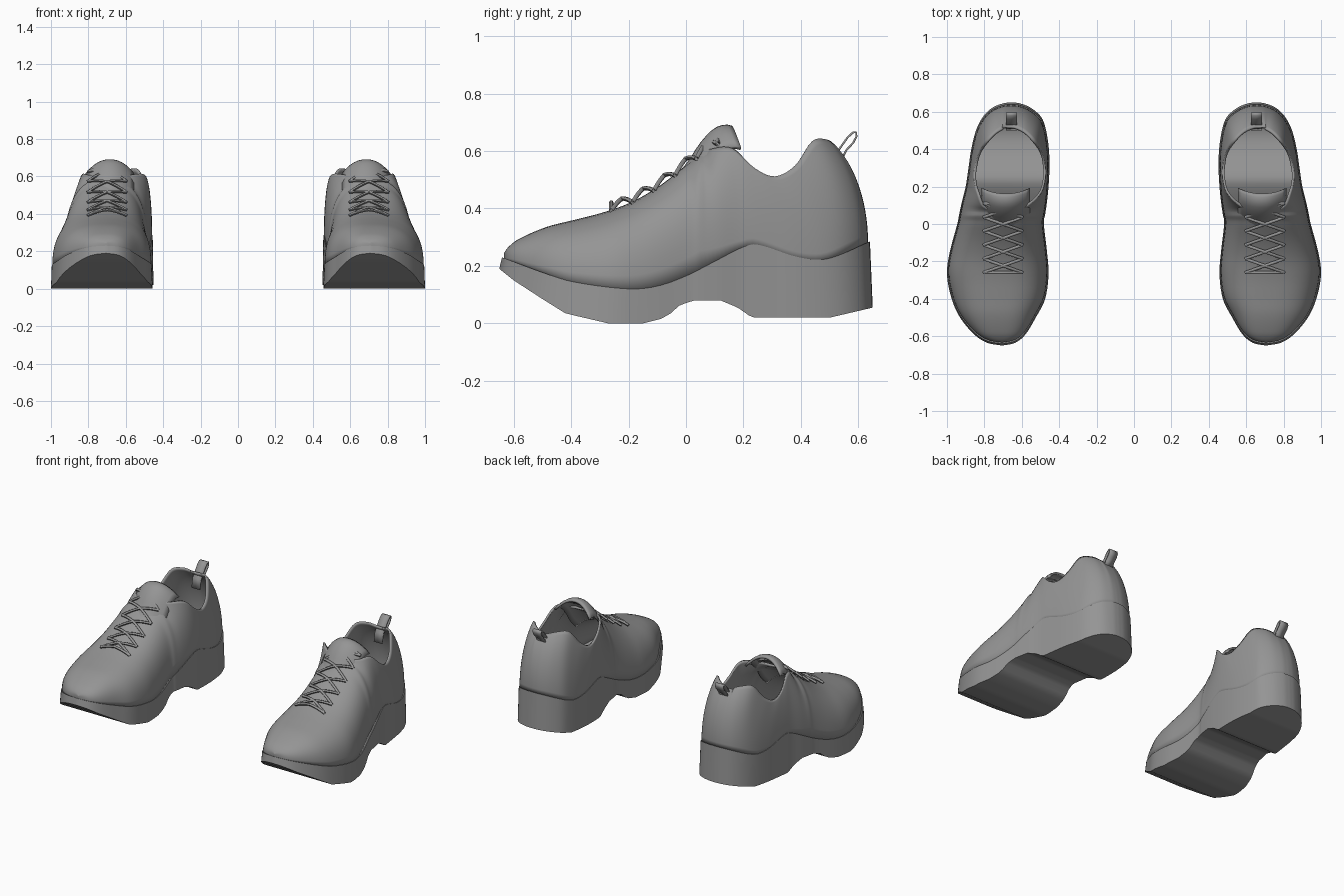
import bpy, bmesh, math
from mathutils import Vector

old = bpy.data.objects.get("Cube")
if old:
    bpy.data.objects.remove(old)

grey = bpy.data.materials.new("plain grey")
grey.use_nodes = True
colour = (0.3, 0.3, 0.3, 1)
grey.diffuse_color = colour
grey.node_tree.nodes["Principled BSDF"].inputs["Base Color"].default_value = colour

CENTRE = 0.705   # middle line of one shoe
STEPS = 5        # stations between outline rows
RINGS = 14       # rows from seam to collar

# Plan outline from toe to heel: y, inner x, outer x
outline = [(-.65, .705, .705), (-.635, .635, .785), (-.59, .58, .855), (-.5, .525, .93),
           (-.4, .475, .975), (-.27, .457, 1), (-.15, .465, .985), (0, .482, .945),
           (.05, .475, .935), (.12, .465, .92), (.2, .457, .9), (.3, .452, .885),
           (.4, .455, .87), (.5, .47, .845), (.57, .495, .81), (.62, .55, .76),
           (.645, .61, .7), (.65, .657, .657)]
# Collar edge, from the throat row on: y, inner x, outer x, z
collar = [(0, .705, .705, .55), (.05, .705, .705, .59), (.09, .58, .8, .608),
          (.16, .5, .835, .61), (.24, .475, .855, .54), (.31, .475, .85, .512),
          (.38, .49, .83, .55), (.44, .53, .79, .635), (.49, .58, .74, .64),
          (.515, .63, .69, .625), (.52, .657, .657, .62)]
THROAT = 7
# Height profiles along y
seam = [(-.65, .23), (-.5, .175), (-.4, .145), (-.2, .12), (-.1, .13), (0, .165),
        (.1, .215), (.2, .265), (.25, .275), (.4, .23), (.5, .225), (.65, .285)]
vamp = [(-.65, .245), (-.635, .265), (-.6, .292), (-.5, .335), (-.4, .36), (-.3, .385),
        (-.2, .42), (-.1, .475), (0, .55), (.05, .59), (.14, .65)]
tread = [(-.65, .19), (-.6, .15), (-.5, .085), (-.42, .035), (-.27, 0), (-.15, 0),
         (-.07, .02), (-.02, .065), (.03, .08), (.12, .08), (.18, .055), (.23, .02),
         (.5, .02), (.65, .055)]


def sample(keys, t, smooth=True):
    """Value of keyed rows at t; the first entry of each row is the key."""
    t = min(max(t, keys[0][0]), keys[-1][0])
    i = 0
    while i < len(keys) - 2 and t > keys[i + 1][0]:
        i += 1
    a, b = keys[i], keys[i + 1]
    h = b[0] - a[0]
    f = (t - a[0]) / h
    if not smooth:
        return [p + (q - p) * f for p, q in zip(a[1:], b[1:])]
    before, after = keys[max(i - 1, 0)], keys[min(i + 2, len(keys) - 1)]
    result = []
    for k in range(1, len(a)):
        m0 = (b[k] - before[k]) / (b[0] - before[0]) * h
        m1 = (after[k] - a[k]) / (after[0] - a[0]) * h
        s = f * f * (3 - 2 * f)
        result.append(a[k] + (b[k] - a[k]) * s + m0 * f * (1 - f) ** 2 - m1 * f * f * (1 - f))
    return result


outline_keys = [(i, *row) for i, row in enumerate(outline)]
collar_keys = [(i + THROAT, *row) for i, row in enumerate(collar)]
stations = [i / STEPS for i in range((len(outline) - 1) * STEPS + 1)]


def finish(obj, thickness=0, angle=40):
    """Shared material, shading, wall thickness and the mirrored second shoe."""
    obj.data.materials.append(grey)
    bpy.ops.object.select_all(action='DESELECT')
    obj.select_set(True)
    bpy.context.view_layer.objects.active = obj
    bpy.ops.object.shade_smooth_by_angle(angle=math.radians(angle))
    if thickness:
        wall = obj.modifiers.new("wall", 'SOLIDIFY')
        wall.thickness = thickness
        wall.offset = -1
    obj.modifiers.new("pair", 'MIRROR').use_mirror_merge = False


def grid_object(name, rows, thickness=0, angle=40):
    """Skin a grid of points, welding rows that meet."""
    bm = bmesh.new()
    verts = [[bm.verts.new(p) for p in row] for row in rows]
    for r, s in zip(verts, verts[1:]):
        for j in range(len(r) - 1):
            bm.faces.new((r[j], r[j + 1], s[j + 1], s[j]))
    bmesh.ops.remove_doubles(bm, verts=bm.verts, dist=0.0004)
    bmesh.ops.recalc_face_normals(bm, faces=bm.faces)
    mesh = bpy.data.meshes.new(name)
    bm.to_mesh(mesh)
    bm.free()
    obj = bpy.data.objects.new(name, mesh)
    bpy.context.collection.objects.link(obj)
    finish(obj, thickness, angle)
    return obj


def inset(x, y, factor):
    return CENTRE + (x - CENTRE) * factor, y * factor


# Sole: a closed band per station, underside and footbed flat across
rows = []
for u in stations:
    y, xi, xo = sample(outline_keys, u)
    low, = sample(tread, y, False)
    top, = sample(seam, y)
    (ti, ty), (to, _) = inset(xi, y, .985), inset(xo, y, .985)
    rows.append([(xi, y, low), (xo, y, low), (to, ty, top), (ti, ty, top), (xi, y, low)])
grid_object("sole", rows, angle=30)

# Upper: each station arches from the seam to the vamp ridge or collar
rows = []
for u in stations:
    y, xi, xo = sample(outline_keys, u)
    base = sample(seam, y)[0] - .006
    if u < THROAT:
        ty, ci, co, tz = y * .975, CENTRE, CENTRE, sample(vamp, y)[0]
    else:
        ty, ci, co, tz = sample(collar_keys, u)
        ci, co = min(ci, CENTRE), max(co, CENTRE)
        if u == stations[-1]:
            ci = co = outline[-1][1]
    open_up = min(max((u - THROAT - 1) / 2, 0), 1)
    sweep = math.radians(90 - 32 * open_up)
    power = .8 + .2 * open_up
    plan_end = 1 - max(math.cos(sweep), 0) ** power
    rise_end = math.sin(sweep) ** power
    halves = []
    for x, cx in ((xi, ci), (xo, co)):
        bx, by = inset(x, y, .975)
        half = []
        for j in range(RINGS + 1):
            a = sweep * j / RINGS
            f = (1 - max(math.cos(a), 0) ** power) / plan_end
            g = math.sin(a) ** power / rise_end
            half.append((bx + (cx - bx) * f, by + (ty - by) * f, base + (tz - base) * g))
        halves.append(half)
    rows.append((halves[0], halves[1]))
# Wrap down the inner side and back along the outer side
loop = [r[0] for r in rows] + [r[1] for r in reversed(rows)]
grid_object("upper", loop, thickness=.012, angle=60)

# Tongue: arched sheet rising out of the throat
ridge = [(-.08, .475), (0, .555), (.05, .63), (.1, .68), (.14, .692), (.17, .685)]
rows = []
for i in range(13):
    y = -.06 + i * .0185
    z, = sample(ridge, y)
    row = []
    for j in range(13):
        s = j / 6 - 1
        row.append((.685 + s * .13, y + .03 * s * s, z - .075 * abs(s) ** 2.2))
    rows.append(row)
grid_object("tongue", rows, thickness=.014, angle=60)


# Laces: crossed cords over the ridge, with a straight bar at each end
def lace(name, start, end):
    data = bpy.data.curves.new(name, 'CURVE')
    data.dimensions = '3D'
    data.bevel_depth = .008
    data.bevel_resolution = 1
    line = data.splines.new('POLY')
    count = 9
    line.points.add(count - 1)
    for k, point in enumerate(line.points):
        x, y = Vector(start).lerp(Vector(end), k / (count - 1))
        s = abs(x - .7) / .11
        z = sample(vamp, y)[0] - .02 * s * s + .012 + .012 * (1 - s)
        point.co = (x, y, z, 1)
    obj = bpy.data.objects.new(name, data)
    bpy.context.collection.objects.link(obj)
    bpy.ops.object.select_all(action='DESELECT')
    obj.select_set(True)
    bpy.context.view_layer.objects.active = obj
    bpy.ops.object.convert(target='MESH')
    finish(bpy.context.object, angle=60)


left, right = .595, .805
levels = [-.26 + .074 * i for i in range(6)]
for i, (a, b) in enumerate(zip(levels, levels[1:])):
    lace(f"lace_rising_{i}", (left, a), (right, b))
    lace(f"lace_falling_{i}", (right, a), (left, b))
for name, y in (("lace_bar_front", levels[0]), ("lace_bar_top", levels[-1])):
    lace(name, (left, y), (right, y))

# Heel pull loop: a ribbon from inside the collar, round and down the back
path = [(.5, .52), (.512, .58), (.535, .615), (.56, .65), (.58, .668), (.594, .668),
        (.597, .65), (.585, .627), (.56, .6), (.548, .575)]
grid_object("heel_loop", [[(x, y, z) for x in (.625, .685)] for y, z in path],
            thickness=.007, angle=60)
